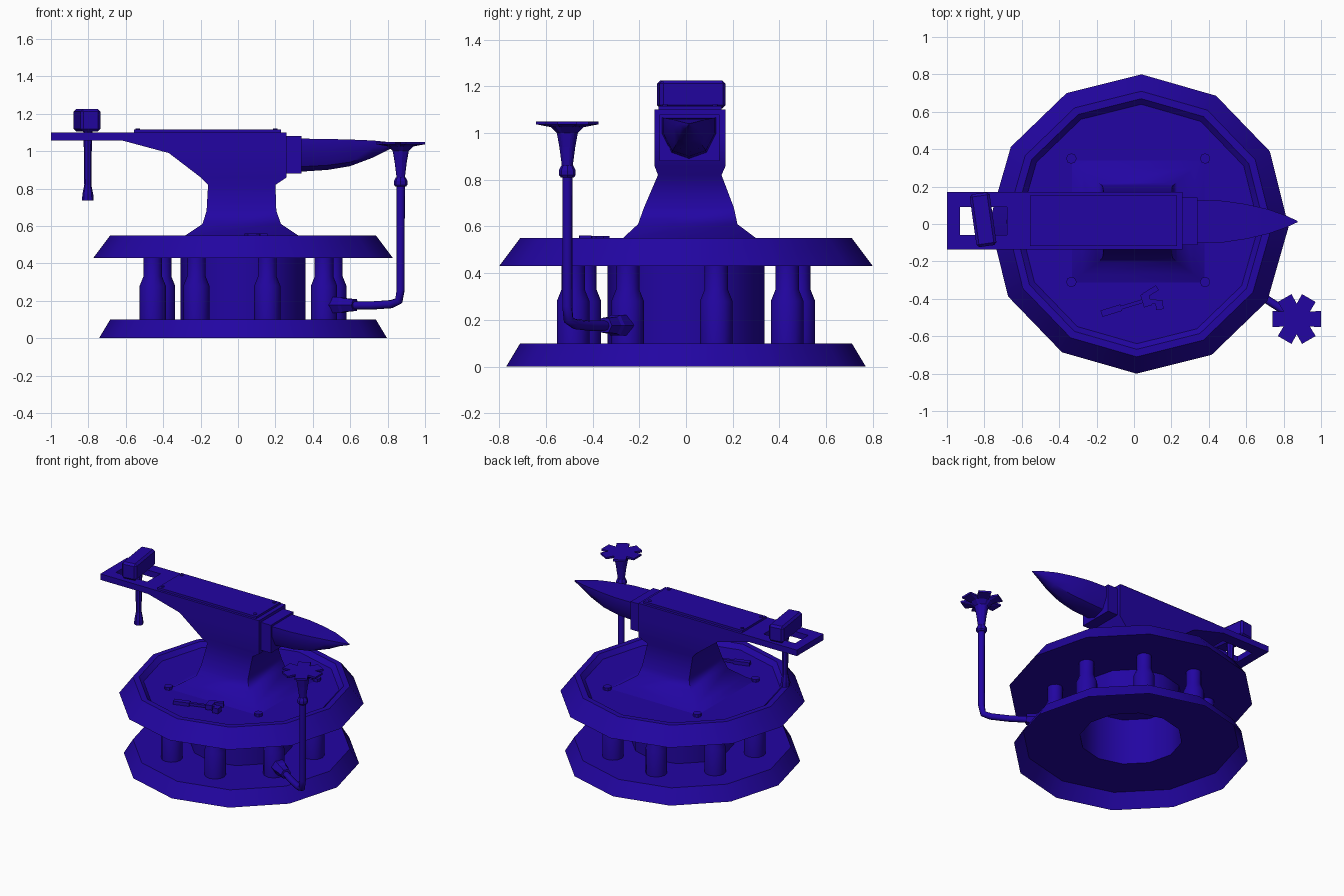
import bpy, bmesh
from math import sin, cos, pi, radians
from mathutils import Vector, Matrix

if "Cube" in bpy.data.objects:
    bpy.data.objects.remove(bpy.data.objects["Cube"])

mat = bpy.data.materials.new("indigo_paint")
mat.diffuse_color = (0.016, 0.0015, 0.36, 1)
mat.use_nodes = True
mat.node_tree.nodes["Principled BSDF"].inputs["Base Color"].default_value = mat.diffuse_color
CX = 0.027  # pedestal axis


def finish(name, bm, smooth=None):
    bmesh.ops.recalc_face_normals(bm, faces=bm.faces)
    me = bpy.data.meshes.new(name)
    bm.to_mesh(me)
    bm.free()
    ob = bpy.data.objects.new(name, me)
    bpy.context.collection.objects.link(ob)
    me.materials.append(mat)
    if smooth:
        bpy.ops.object.select_all(action='DESELECT')
        ob.select_set(True)
        bpy.context.view_layer.objects.active = ob
        bpy.ops.object.shade_smooth_by_angle(angle=radians(smooth))
    return ob


def loft(name, loops, caps=True, closed=False, smooth=None):
    """Skin a list of equally long vertex loops."""
    bm = bmesh.new()
    rings = [[bm.verts.new(p) for p in loop] for loop in loops]
    n = len(rings[0])
    pairs = list(zip(rings, rings[1:]))
    if closed:
        pairs.append((rings[-1], rings[0]))
    for a, b in pairs:
        for i in range(n):
            j = (i + 1) % n
            bm.faces.new((a[i], a[j], b[j], b[i]))
    if caps and not closed:
        bm.faces.new(rings[0])
        bm.faces.new(rings[-1])
    return finish(name, bm, smooth)


def ring(r, z, n, phase):
    return [(r * cos(phase + 2 * pi * i / n), r * sin(phase + 2 * pi * i / n), z) for i in range(n)]


def lathe(name, profile, n, loc=(0, 0, 0), axis=None, phase=0.0, **kw):
    ob = loft(name, [ring(r, z, n, phase) for r, z in profile], **kw)
    ob.location = loc
    if axis:
        ob.rotation_euler = Vector(axis).to_track_quat('Z', 'Y').to_euler()
    return ob


def rect(z, x0, x1, y0, y1):
    return [(x0, y0, z), (x1, y0, z), (x1, y1, z), (x0, y1, z)]


def box(name, size, loc, rz=0.0, bevel=0.0):
    bm = bmesh.new()
    bmesh.ops.create_cube(bm, size=1)
    bmesh.ops.scale(bm, vec=size, verts=bm.verts)
    if bevel:
        bmesh.ops.bevel(bm, geom=list(bm.edges), offset=bevel, segments=1, affect='EDGES')
    ob = finish(name, bm)
    ob.location, ob.rotation_euler = loc, (0, 0, rz)
    return ob


# Pedestal: open-bottomed lower plate, upper plate, hollow core, ring of bottle-shaped pillars
ph = radians(-1)
lathe("lower_plate", [(.77, 0), (.71, .1), (.335, .1)], 12, (CX, 0, 0), phase=ph, caps=False, smooth=35)
lathe("hollow_core", [(.335, .1), (.335, .43)], 12, (CX, 0, 0), phase=ph, caps=False, smooth=35)
lathe("upper_plate", [(.8, .43), (.71, .55), (.67, .55), (.64, .52)], 12, (CX, 0, 0), phase=ph, smooth=35)
for k in range(8):
    a = radians(15 + 45 * k)
    lathe(f"pillar_{k + 1}", [(.07, .1), (.07, .28), (.05, .33), (.05, .43)], 12,
          (CX + .5 * cos(a), .5 * sin(a), 0), caps=False, smooth=40)

# Anvil body: rectangular sections from foot to face
loft("anvil_body", [rect(*s) for s in (
    (.515, -.34, .385, -.32, .345), (.55, -.28, .32, -.27, .30), (.61, -.19, .23, -.205, .22),
    (.68, -.168, .205, -.18, .205), (.82, -.16, .20, -.12, .152), (.86, -.20, .26, -.135, .17),
    (.99, -.37, .26, -.135, .17), (1.06, -.63, .26, -.135, .17), (1.10, -.63, .26, -.135, .17))], smooth=60)

# Heel with a square through hole
outer, hole = (-1, -.6, -.135, .17), (-.93, -.68, -.06, .09)
loft("heel", [rect(1.057, *outer), rect(1.10, *outer), rect(1.10, *hole), rect(1.057, *hole)], closed=True)

# Face plate with rivets, and foot bolts
box("face_plate", (.785, .27, .03), (-.163, .017, 1.1))
for x in (-.535, .2):
    for y in (-.09, .125):
        lathe("face_rivet", [(.012, 1.11), (.012, 1.121)], 8, (x, y, 0))
for x in (-.335, .38):
    for y in (-.31, .35):
        lathe("foot_bolt", [(.028, .51), (.028, .54)], 8, (x, y, 0))

# Horn on its shoulder block
box("horn_block", (.09, .255, .20), (.295, .015, .98))
shape = [(-1, 1), (1, 1), (1, .6), (.65, .15), (0, 0), (-.65, .15), (-1, .6)]
loft("horn", [[(x, .013 + w * u, zb + (zt - zb) * v) for u, v in shape] for x, w, zt, zb in (
    (.33, .115, 1.067, .89), (.48, .111, 1.065, .90), (.60, .093, 1.062, .92),
    (.72, .065, 1.057, .965), (.81, .033, 1.048, 1.01), (.875, .003, 1.04, 1.033))], smooth=40)

# Sledge hammer hanging through the heel hole
box("sledge_head", (.108, .285, .12), (-.807, .023, 1.165), radians(8), .014)
lathe("sledge_handle", [(.031, .735), (.029, .77), (.019, .82), (.021, 1.0), (.025, 1.12)], 8, (-.803, .02, 0))

# Small claw hammer lying on the upper plate
tilt = radians(17)
place = Matrix.Translation((.07, -.405, .535)) @ Matrix.Rotation(tilt, 4, 'Z')
for name, size, off, rz in (
        ("claw_hammer_handle", (.15, .02, .018), (-.10, 0, 0), 0),
        ("claw_hammer_grip", (.11, .036, .024), (-.20, 0, 0), 0),
        ("claw_hammer_head", (.045, .07, .034), (-.005, 0, .008), 0),
        ("claw_hammer_claw", (.085, .03, .032), (.03, .035, .008), .25),
        ("claw_hammer_cheek", (.06, .024, .03), (.03, -.02, .008), -.4),
        ("claw_hammer_face", (.04, .05, .036), (.055, -.045, .008), -.2)):
    box(name, size, place @ Vector(off), tilt + rz)

# Speaking pipe: hexagonal socket on a pillar, bent tube, flower-shaped bell
direction = Vector((.36, -.235, .0))
lathe("pipe_socket", [(.03, -.03), (.05, 0), (.05, .07), (.042, .085), (.036, .15)], 6, (.50, -.265, .177), direction)
cu = bpy.data.curves.new("bent_pipe", 'CURVE')
cu.dimensions, cu.bevel_depth, cu.bevel_resolution, cu.use_fill_caps = '3D', .022, 2, True
path = [(.58, -.317, .175), (.72, -.41, .175), (.82, -.475, .182), (.86, -.503, .20), (.87, -.508, .26), (.87, -.508, .86)]
sp = cu.splines.new('POLY')
sp.points.add(len(path) - 1)
for pt, co in zip(sp.points, path):
    pt.co = (*co, 1)
pipe = bpy.data.objects.new("bent_pipe", cu)
bpy.context.collection.objects.link(pipe)
cu.materials.append(mat)
bpy.ops.object.select_all(action='DESELECT')
pipe.select_set(True)
bpy.context.view_layer.objects.active = pipe
bpy.ops.object.convert(target='MESH')
lathe("pipe_collar", [(.028, .81), (.036, .82), (.036, .84), (.026, .86)], 8, (.87, -.508, 0))


def petals(r_out, r_in, z):
    """Six-petalled outline: two tip corners and one notch per petal."""
    pts = []
    for k in range(6):
        for da, r in ((-18, r_out), (18, r_out), (30, r_in)):
            a = radians(60 * k + da)
            pts.append((r * cos(a), r * sin(a), z))
    return pts


bell = [petals(*s) for s in (
    (.022, .022, .85), (.034, .034, .94), (.045, .045, 1.0), (.072, .065, 1.025),
    (.136, .082, 1.037), (.136, .082, 1.05))]
loft("flower_bell", bell).location = (.87, -.508, 0)
